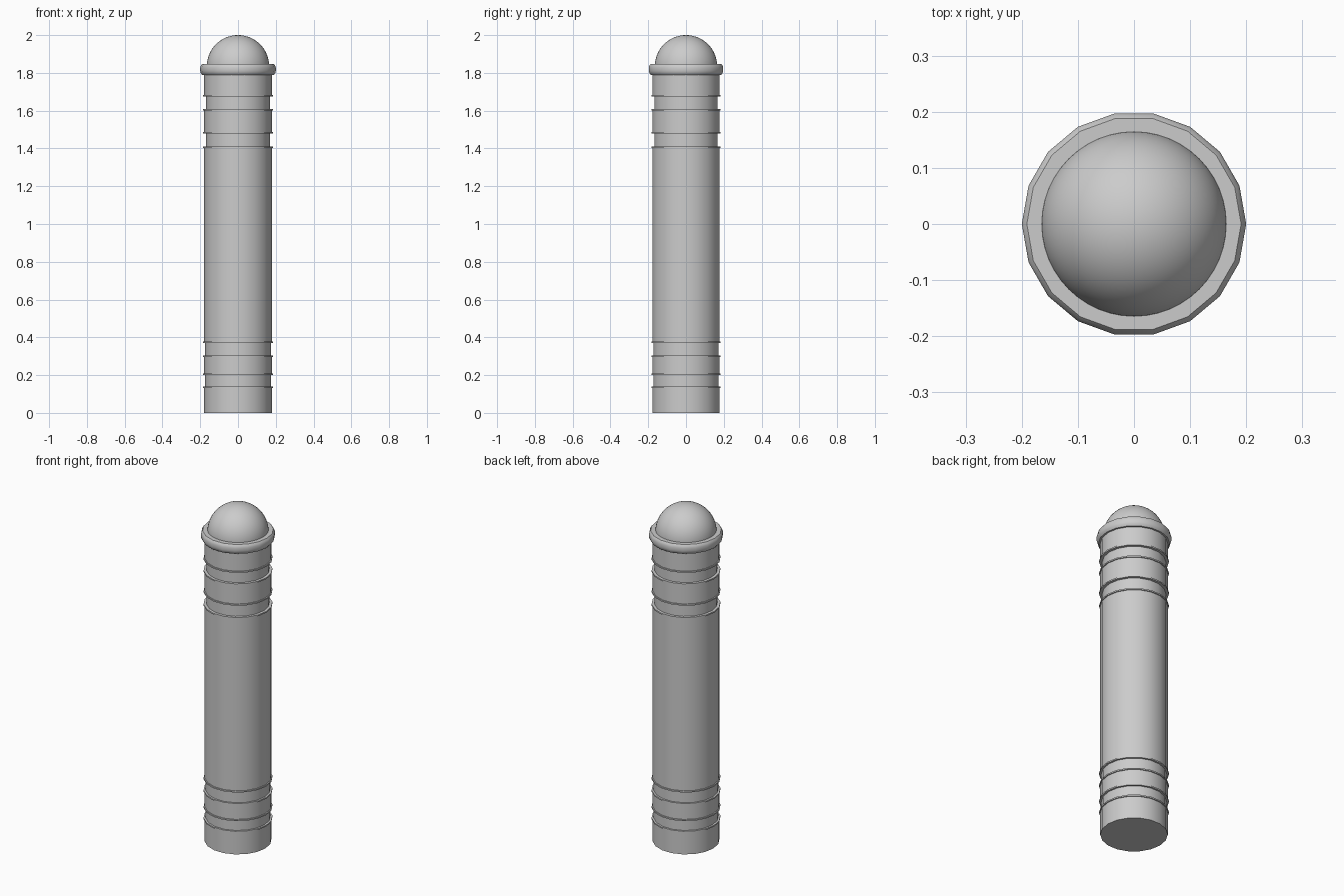
import bpy, bmesh
from math import sin, cos, pi, radians

if "Cube" in bpy.data.objects:
    bpy.data.objects.remove(bpy.data.objects["Cube"])


def lathe(name, profile, sides):
    """Revolve (radius, z) points about z; zero radius makes a pole."""
    bm = bmesh.new()
    rings = []
    for r, z in profile:
        if r == 0:
            rings.append([bm.verts.new((0, 0, z))] * sides)
        else:
            rings.append([bm.verts.new((r * cos(2 * pi * i / sides), r * sin(2 * pi * i / sides), z))
                          for i in range(sides)])
    for a, b in zip(rings, rings[1:]):
        for i in range(sides):
            j = (i + 1) % sides
            quad = list(dict.fromkeys((a[i], a[j], b[j], b[i])))
            bm.faces.new(quad)
    bmesh.ops.recalc_face_normals(bm, faces=bm.faces)
    mesh = bpy.data.meshes.new(name)
    bm.to_mesh(mesh)
    bm.free()
    ob = bpy.data.objects.new(name, mesh)
    bpy.context.collection.objects.link(ob)
    bpy.ops.object.select_all(action='DESELECT')
    ob.select_set(True)
    bpy.context.view_layer.objects.active = ob
    bpy.ops.object.shade_smooth_by_angle(angle=radians(30))
    return ob


R, LIP, T = 0.18, 0.186, 0.008

# Shaft with four recessed grooves, each edged by thin raised lips
grooves = [(0.14, 0.20, 0.175), (0.305, 0.37, 0.175),
           (1.41, 1.48, 0.17), (1.61, 1.675, 0.17)]
profile = [(0, 0), (R, 0)]
for z0, z1, inner in grooves:
    profile += [(R, z0 - T), (LIP, z0 - T), (LIP, z0), (inner, z0),
                (inner, z1), (LIP, z1), (LIP, z1 + T), (R, z1 + T)]
profile += [(R, 1.80), (0, 1.80)]
lathe("shaft", profile, 18)

# Collar with softened edges
lathe("collar", [(0, 1.79), (0.19, 1.79), (0.197, 1.80), (0.2, 1.81), (0.2, 1.828),
                 (0.197, 1.838), (0.191, 1.846), (0, 1.846)], 18)

# Domed cap
dome = [(0.165 * cos(t * pi / 32), 1.835 + 0.165 * sin(t * pi / 32)) for t in range(16)]
lathe("dome_cap", [(0, 1.835)] + dome + [(0, 2.0)], 48)
